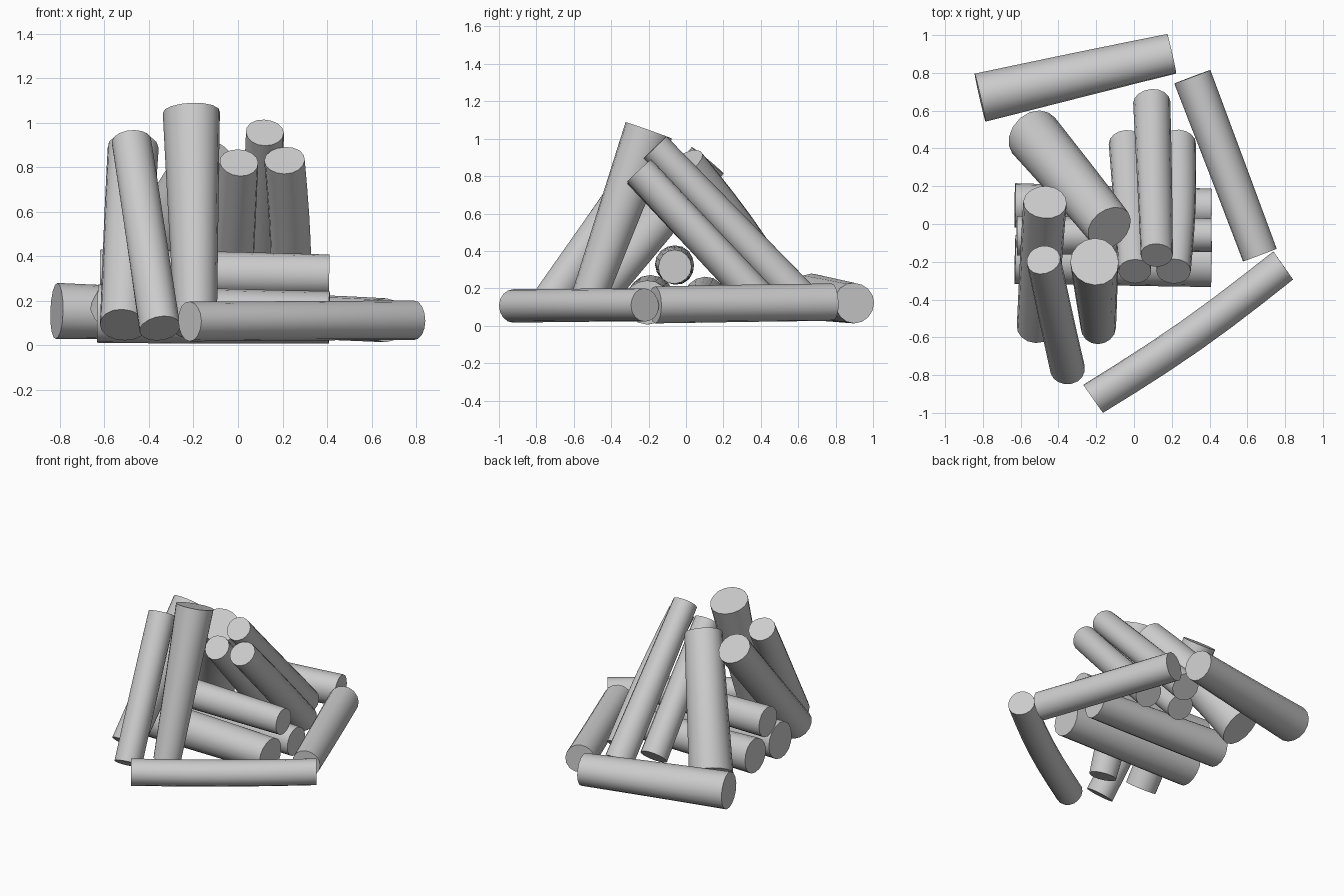
import bpy, bmesh, math, random
from mathutils import Vector

if "Cube" in bpy.data.objects:
    bpy.data.objects.remove(bpy.data.objects["Cube"])

random.seed(4)
SIDES, RINGS = 16, 7


def log(name, a, b, ra, rb, bend=(0, 0, 0)):
    """Slightly irregular capped log from centre a to centre b."""
    a, b, bend = Vector(a), Vector(b), Vector(bend)
    d = (b - a).normalized()
    ref = Vector((0, 0, 1)) if abs(d.z) < 0.9 else Vector((0, 1, 0))
    u = d.cross(ref).normalized()
    v = d.cross(u)
    p1, p2 = random.uniform(0, 6.28), random.uniform(0, 6.28)
    bm = bmesh.new()
    rings = []
    for i in range(RINGS):
        t = i / (RINGS - 1)
        c = a.lerp(b, t) + bend * math.sin(math.pi * t)
        r = ra + (rb - ra) * t
        ring = []
        for k in range(SIDES):
            w = 2 * math.pi * k / SIDES
            # gentle carved undulation around and along the log
            f = 1 + 0.018 * math.sin(2 * w + p1 + 2 * t) + 0.015 * math.sin(3 * w + p2 - 3 * t)
            co = c + (u * math.cos(w) + v * math.sin(w)) * r * f
            co.z = max(co.z, 0.004)
            ring.append(bm.verts.new(co))
        rings.append(ring)
    for r0, r1 in zip(rings, rings[1:]):
        for k in range(SIDES):
            n = (k + 1) % SIDES
            bm.faces.new((r0[k], r0[n], r1[n], r1[k]))
    bm.faces.new(rings[0][::-1])
    bm.faces.new(rings[-1])
    bmesh.ops.recalc_face_normals(bm, faces=bm.faces)
    me = bpy.data.meshes.new(name)
    bm.to_mesh(me)
    bm.free()
    ob = bpy.data.objects.new(name, me)
    bpy.context.collection.objects.link(ob)
    bpy.ops.object.select_all(action='DESELECT')
    ob.select_set(True)
    bpy.context.view_layer.objects.active = ob
    bpy.ops.object.shade_smooth_by_angle(angle=math.radians(40))


# Border logs lying around the fire
log("border_log_back", (-0.815, 0.67, 0.152), (0.20, 0.90, 0.122), 0.128, 0.108)
log("border_log_right", (0.31, 0.78, 0.125), (0.665, -0.165, 0.112), 0.101, 0.097)
log("border_log_front", (-0.217, -0.925, 0.107), (0.79, -0.22, 0.110), 0.090, 0.090, (0.012, -0.018, 0))

# Stacked core logs running left to right
log("core_log_front", (-0.63, -0.19, 0.14), (0.41, -0.21, 0.125), 0.13, 0.12)
log("core_log_back", (-0.63, 0.10, 0.14), (0.41, 0.085, 0.115), 0.12, 0.10)
log("core_log_top", (-0.62, -0.06, 0.325), (0.41, -0.06, 0.315), 0.105, 0.09)

# Logs leaning from the back towards the centre
log("leaning_log_back_middle", (0.095, 0.645, 0.11), (0.12, -0.165, 0.955), 0.097, 0.085)
log("leaning_log_back_inner", (-0.04, 0.43, 0.10), (0.005, -0.25, 0.82), 0.093, 0.087)
log("leaning_log_back_outer", (0.235, 0.43, 0.10), (0.21, -0.25, 0.83), 0.093, 0.090, (0.012, 0, 0))
log("leaning_log_back_left", (-0.53, 0.47, 0.12), (-0.13, -0.02, 0.86), 0.15, 0.125, (-0.01, 0.015, 0.01))

# Logs leaning from the front towards the centre
log("leaning_log_front_tall", (-0.19, -0.55, 0.06), (-0.208, -0.20, 1.045), 0.092, 0.13)
log("leaning_log_front_left", (-0.35, -0.77, 0.075), (-0.48, -0.19, 0.915), 0.094, 0.090)
log("leaning_log_front_outer", (-0.515, -0.545, 0.09), (-0.47, 0.115, 0.885), 0.108, 0.113)
